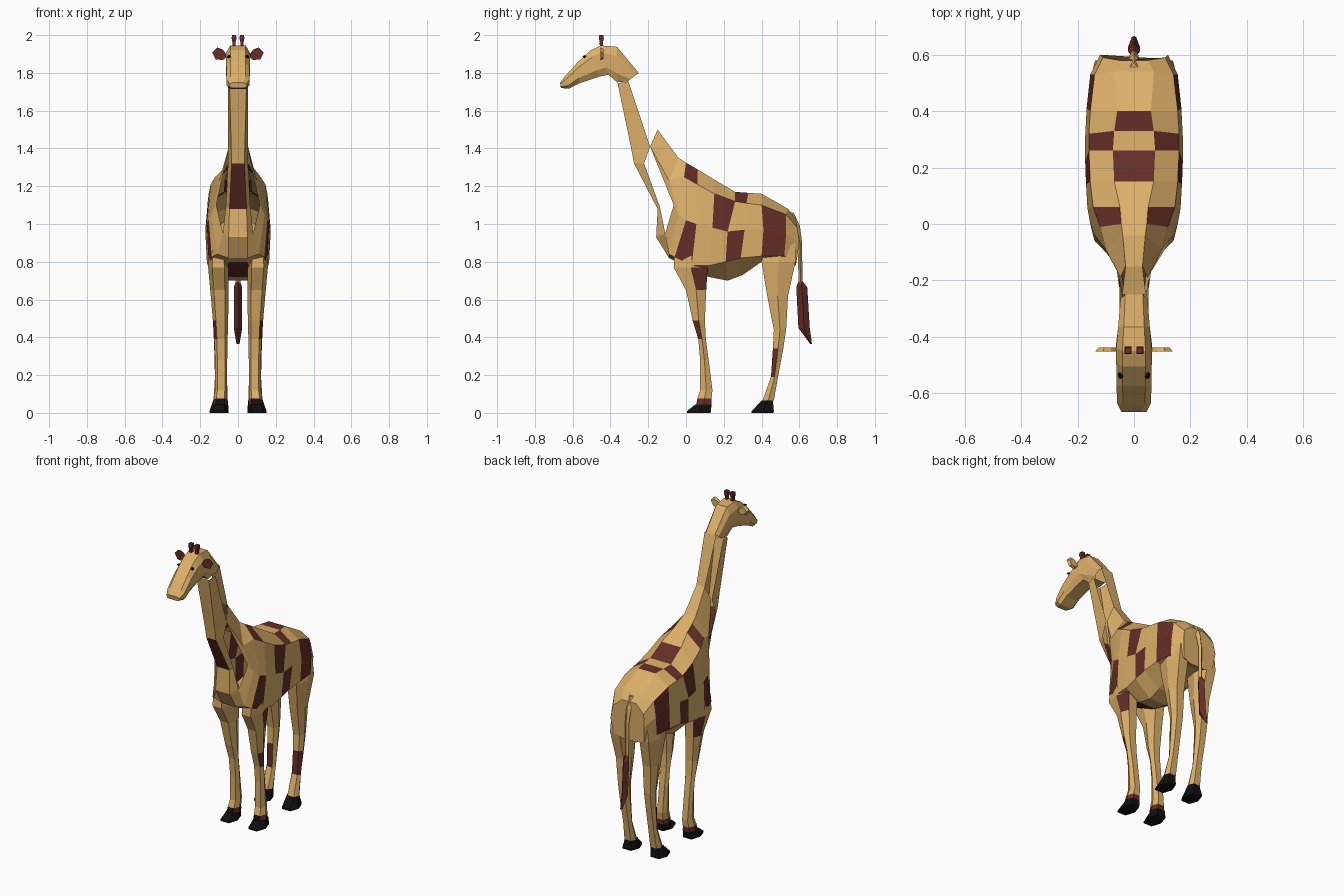
import bpy, bmesh, math
from mathutils import Vector


def material(name, rgb):
    m = bpy.data.materials.new(name)
    m.diffuse_color = (*rgb, 1)
    return m


MATS = [material("tan_hide", (0.72, 0.43, 0.14)),
        material("brown_patch", (0.13, 0.026, 0.02)),
        material("black_hoof", (0.005, 0.005, 0.005))]
TAN, BROWN, BLACK = 0, 1, 2


def loft(name, rings, rule=lambda i, j: TAN, closed=True, start=True, end=True):
    """Skin a list of rings; rule(ring, side) gives the colour, caps use ring -1 and -2."""
    bm = bmesh.new()
    vs = [[bm.verts.new(p) for p in r] for r in rings]
    n = len(rings[0])
    for i in range(len(vs) - 1):
        for j in range(n if closed else n - 1):
            k = (j + 1) % n
            f = bm.faces.new((vs[i][j], vs[i + 1][j], vs[i + 1][k], vs[i][k]))
            f.material_index = rule(i, j)
    if closed:
        if start:
            bm.faces.new(vs[0]).material_index = rule(-1, 0)
        if end:
            bm.faces.new(vs[-1]).material_index = rule(-2, 0)
        bmesh.ops.recalc_face_normals(bm, faces=bm.faces)
    me = bpy.data.meshes.new(name)
    bm.to_mesh(me)
    bm.free()
    for m in MATS:
        me.materials.append(m)
    ob = bpy.data.objects.new(name, me)
    bpy.context.collection.objects.link(ob)
    return ob


def flip(p):
    return (-p[0], p[1], p[2])


# Body: five rails (y, x, z) running from neck base to rump
ridge = [(-.15, .03, 1.5), (-.04, .04, 1.35), (0, .045, 1.325), (.06, .05, 1.29), (.15, .07, 1.235),
         (.26, .075, 1.17), (.33, .07, 1.165), (.40, .06, 1.16), (.54, .07, 1.08), (.58, .05, 1.03)]
shoulder = [(-.19, .048, 1.41), (-.09, .10, 1.23), (-.01, .12, 1.25), (.06, .145, 1.21), (.15, .155, 1.16),
            (.26, .16, 1.12), (.32, .16, 1.11), (.40, .155, 1.10), (.53, .14, 1.05), (.59, .11, .98)]
flank = [(-.065, .115, 1.1), (-.04, .14, 1.05), (0, .155, 1.02), (.055, .165, 1.0), (.14, .17, .98),
         (.22, .173, .96), (.31, .173, .97), (.41, .168, .97), (.53, .155, .95), (.60, .12, .90)]
lower = [(-.11, .08, .95), (-.09, .11, .84), (-.06, .14, .825), (.03, .155, .78), (.12, .16, .78),
         (.21, .165, .80), (.29, .165, .82), (.40, .165, .83), (.52, .155, .83), (.585, .11, .80)]
belly = [(-.158, .05, .93), (-.09, .05, .82), (-.05, .05, .80), (.03, .06, .76), (.12, .06, .72),
         (.22, .06, .70), (.30, .06, .73), (.40, .05, .80), (.52, .05, .80), (.58, .05, .78)]
rings = []
for section in zip(ridge, shoulder, flank, lower, belly):
    half = [(x, y, z) for y, x, z in section]
    rings.append(half + [flip(p) for p in reversed(half)])

# Patches as (station, row): row 0 upper back, 1 upper flank, 2 lower flank, 4 belly, 9 spine
PATCHES = {(2, 0), (5, 0), (4, 1), (7, 1), (2, 2), (5, 2), (7, 2), (2, 4), (3, 4), (4, 9), (6, 9)}


def body_rule(i, j):
    row = j if j in (4, 9) else min(j, 8 - j)
    return BROWN if (i, row) in PATCHES else TAN


loft("body", rings, body_rule, start=False)

# Neck front and chest: centre strip with a folded side strip, open towards the back
throat = [((.045, -.362, 1.745), (.052, -.305, 1.755)), ((.036, -.292, 1.41), (.052, -.19, 1.41)),
          ((.034, -.275, 1.32), (.053, -.222, 1.32)), ((.045, -.15, 1.08), (.065, -.138, 1.09)),
          ((.05, -.158, .93), (.08, -.11, .95))]
loft("neck_front", [[flip(s), flip(f), f, s] for f, s in throat],
     lambda i, j: BROWN if (i, j) == (2, 1) else TAN, closed=False)

# Neck back strip
loft("neck_back", [[(w, y, z), (-w, y, z)] for w, y, z in ((.042, -.25, 1.80), (.03, -.15, 1.5))],
     closed=False)

# Head: sections of top (y, z), bottom (y, z), half width
head = [((-.667, 1.748), (-.662, 1.72), .045), ((-.64, 1.782), (-.62, 1.716), .06),
        ((-.575, 1.855), (-.565, 1.745), .062), ((-.505, 1.92), (-.46, 1.78), .063),
        ((-.45, 1.945), (-.41, 1.79), .063), ((-.365, 1.938), (-.365, 1.75), .056),
        ((-.25, 1.80), (-.31, 1.755), .048)]
rings = []
for top, bottom, w in head:
    half = []
    for t, k in ((0, .65), (.25, 1), (.75, 1), (1, .7)):
        y, z = Vector(top).lerp(Vector(bottom), t)
        half.append((w * k, y, z))
    rings.append(half + [flip(p) for p in reversed(half)])
loft("head", rings, end=False)


# Legs: hexagonal sections (z, y front, y back, x inner, x outer)
def leg_ring(section, side):
    z, y0, y1, x0, x1 = section
    w, ym = x1 - x0, (y0 + y1) / 2
    pts = [(x0 + .2 * w, y0), (x1 - .2 * w, y0), (x1, ym), (x1 - .2 * w, y1), (x0 + .2 * w, y1), (x0, ym)]
    return [(side * x, y, z) for x, y in pts]


front_leg = [(.86, -.06, .12, .06, .155), (.77, -.065, .115, .05, .158), (.65, 0, .107, .05, .147),
             (.49, .035, .10, .052, .133), (.39, .065, .105, .055, .126), (.28, .075, .12, .057, .122),
             (.12, .075, .14, .057, .122), (.075, .06, .135, .057, .13), (.045, .055, .135, .055, .135)]
front_hoof = [(.045, .05, .135, .055, .138), (.01, .005, .132, .05, .15), (0, .005, .13, .05, .15)]
hind_leg = [(.92, .42, .58, .05, .145), (.80, .40, .58, .05, .16), (.62, .43, .54, .05, .142),
            (.44, .465, .53, .055, .13), (.34, .46, .515, .058, .126), (.19, .45, .487, .058, .122),
            (.065, .405, .465, .055, .13)]
hind_hoof = [(.065, .40, .46, .053, .132), (.01, .348, .465, .05, .15), (0, .348, .463, .05, .15)]


def front_rule(i, j):
    if i == 7:
        return BLACK if j == 0 else BROWN
    return BROWN if (i, j) in ((1, 2), (3, 1)) else TAN


def hind_rule(i, j):
    return BROWN if i == 4 and j in (0, 1) else TAN


def hoof_rule(i, j):
    return BLACK


for side, label in ((1, "right"), (-1, "left")):
    for name, sections, rule in (("front_leg", front_leg, front_rule), ("front_hoof", front_hoof, hoof_rule),
                                 ("hind_leg", hind_leg, hind_rule), ("hind_hoof", hind_hoof, hoof_rule)):
        loft(f"{name}_{label}", [leg_ring(s, side) for s in sections], rule)

    # Ear: leaf outline, brown in front and tan behind
    outline = [(.055, 1.89), (.08, 1.923), (.11, 1.935), (.137, 1.908), (.118, 1.872), (.08, 1.868)]
    ear = [[(side * (.09 + (x - .09) * k), y, 1.9 + (z - 1.9) * k) for x, z in outline]
           for y, k in ((-.452, 1), (-.437, .75))]
    loft(f"ear_{label}", ear, lambda i, j: BROWN if i == -1 else TAN)

    # Horn: short square stalk with a thicker tip
    horn = [[(side * .021 + r * a, -.448 + r * b, z) for a, b in ((-1, -1), (1, -1), (1, 1), (-1, 1))]
            for z, r in ((1.92, .008), (1.965, .009), (1.982, .013), (2.0, .011))]
    loft(f"horn_{label}", horn, lambda i, j: BROWN)

    # Eye: small dark flattened bead on the brow
    c = Vector((side * .047, -.538, 1.887))
    eye = [[c + Vector((r * math.cos(a), d - .6 * r * math.sin(a), .6 * r * math.sin(a) * -1 + d * -.6))
            for a in (k * math.pi / 3 for k in range(6))] for r, d in ((.011, .006), (.008, -.006))]
    loft(f"eye_{label}", eye, hoof_rule)

# Tail and its tuft: diamond sections (y, z, half width, half depth)
def tail_part(name, sections, colour):
    loft(name, [[(w, y, z), (0, y + d, z), (-w, y, z), (0, y - d, z)] for y, z, w, d in sections],
         lambda i, j: colour)


tail_part("tail", [(.55, 1.06, .022, .02), (.585, .99, .018, .018), (.603, .90, .014, .012),
                   (.606, .68, .013, .010)], TAN)
tail_part("tail_tuft", [(.607, .695, .012, .012), (.613, .665, .022, .029), (.625, .45, .022, .03),
                        (.662, .365, .008, .005)], BROWN)
